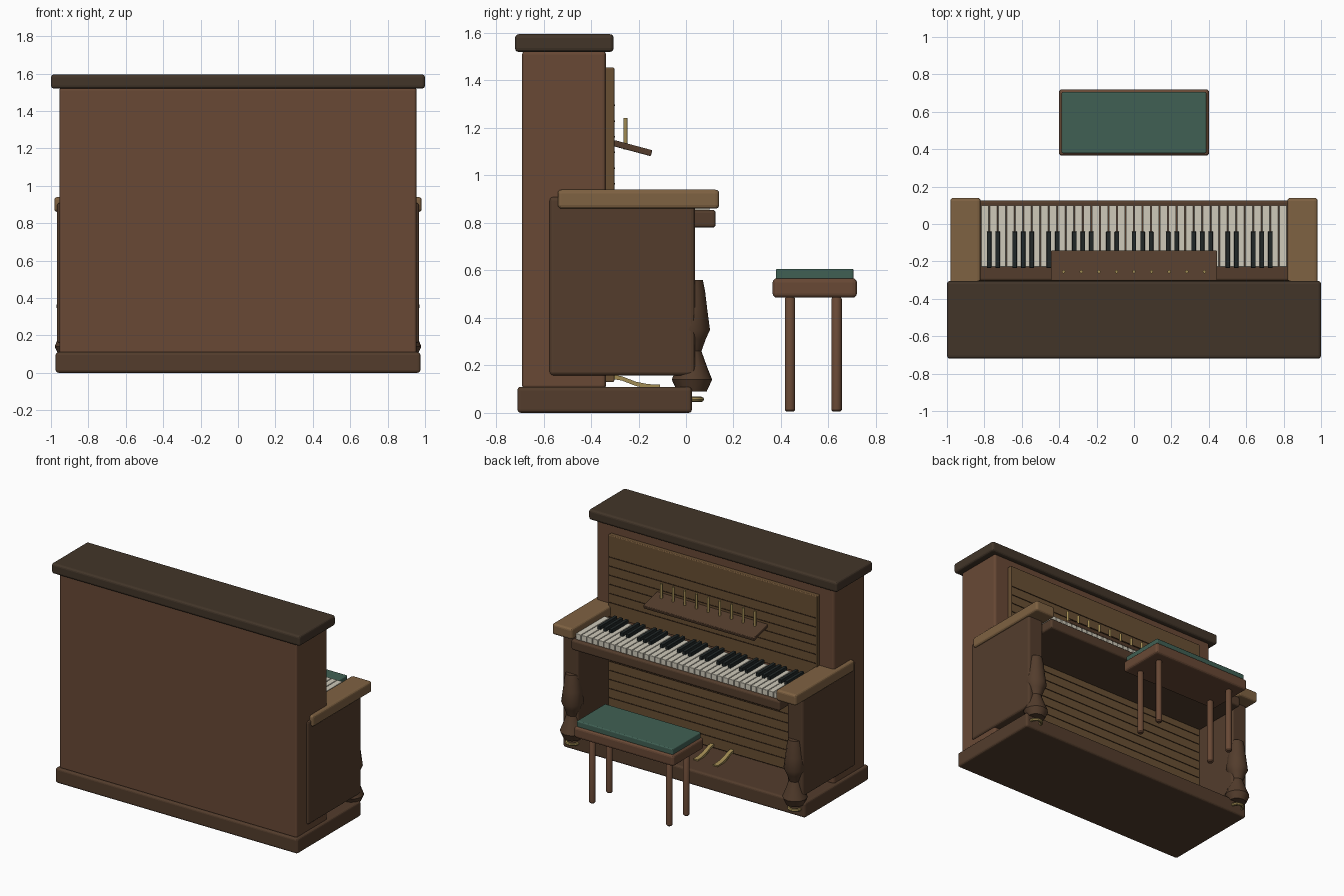
import bpy, bmesh, math
from mathutils import Vector

if "Cube" in bpy.data.objects:
    bpy.data.objects.remove(bpy.data.objects["Cube"])


def mat(name, r, g, b):
    m = bpy.data.materials.new(name)
    m.diffuse_color = tuple((c / 255) ** 2.2 for c in (r, g, b)) + (1,)
    m.use_nodes = True
    m.node_tree.nodes["Principled BSDF"].inputs["Base Color"].default_value = m.diffuse_color
    return m


WALNUT = mat("walnut", 104, 74, 56)
DARK = mat("dark_wood", 84, 63, 48)
LID = mat("lid_wood", 68, 56, 45)
OAK = mat("oak", 126, 98, 68)
PANEL = mat("panel_wood", 104, 80, 54)
GROOVE = mat("groove", 58, 43, 30)
BRASS = mat("brass", 160, 138, 84)
IVORY = mat("ivory", 205, 200, 184)
EBONY = mat("ebony", 38, 44, 44)
GREEN = mat("green_fabric", 66, 96, 84)


def finish(name, bm, m, smooth=False):
    bmesh.ops.recalc_face_normals(bm, faces=bm.faces)
    me = bpy.data.meshes.new(name)
    bm.to_mesh(me)
    bm.free()
    me.materials.append(m)
    o = bpy.data.objects.new(name, me)
    bpy.context.collection.objects.link(o)
    if smooth:
        bpy.ops.object.select_all(action='DESELECT')
        o.select_set(True)
        bpy.context.view_layer.objects.active = o
        bpy.ops.object.shade_smooth_by_angle(angle=math.radians(35))
    return o


def box(name, x, y, z, m, bevel=0.0):
    """Box from (min, max) ranges, with rounded edges."""
    bm = bmesh.new()
    bmesh.ops.create_cube(bm, size=1)
    for v in bm.verts:
        v.co = Vector([(r[0] + r[1]) / 2 + c * (r[1] - r[0]) for r, c in zip((x, y, z), v.co)])
    o = finish(name, bm, m)
    if bevel:
        b = o.modifiers.new("bevel", 'BEVEL')
        b.width, b.segments = bevel, 3
    return o


def lathe(name, profile, at, m, sides):
    """Turned part from (radius, z) points."""
    bm = bmesh.new()
    rings = [[bm.verts.new((at[0] + r * math.cos(2 * math.pi * i / sides),
                            at[1] + r * math.sin(2 * math.pi * i / sides), z))
              for i in range(sides)] for r, z in profile]
    for a, b in zip(rings, rings[1:]):
        for i in range(sides):
            j = (i + 1) % sides
            bm.faces.new((a[i], a[j], b[j], b[i]))
    bm.faces.new(rings[0])
    bm.faces.new(rings[-1])
    return finish(name, bm, m, True)


# Case
box("plinth", (-.975, .975), (-.71, .025), (0, .11), DARK, .015)
box("case", (-.955, .955), (-.69, -.337), (.1, 1.525), WALNUT, .015)
box("lid", (-1, 1), (-.72, -.305), (1.52, 1.595), LID, .016)
box("upper_panel", (-.84, .84), (-.34, -.302), (.86, 1.455), PANEL, .006)
box("lower_panel", (-.84, .84), (-.34, -.302), (.13, .8), PANEL, .006)
for i in range(6):
    z = 1.295 - i * .066
    box("upper_panel_line", (-.83, .83), (-.306, -.299), (z - .003, z + .003), GROOVE)
for i in range(9):
    z = .735 - i * .066
    box("lower_panel_line", (-.83, .83), (-.306, -.299), (z - .003, z + .003), GROOVE)

# Keybed and keyboard
box("keybed", (-.84, .84), (-.305, .125), (.78, .855), DARK, .014)
KEYS, X0 = 36, -.82
STEP = 1.64 / KEYS
for i in range(KEYS):
    x = X0 + i * STEP
    box("white_key", (x + .002, x + STEP - .002), (-.23, .1), (.85, .895), IVORY, .003)
    if i % 7 in (1, 2, 4, 5, 6):
        box("black_key", (x - .012, x + .012), (-.235, -.04), (.88, .92), EBONY, .003)

# Cheeks, arms, turned legs and foot rings
LEG = [(.062, .09), (.085, .14), (.065, .19), (.04, .26), (.058, .31), (.076, .35),
       (.064, .44), (.055, .515), (.046, .56)]
for s in (-1, 1):
    def span(a, b):
        return tuple(sorted((s * a, s * b)))
    box("cheek", span(.84, .967), (-.575, .038), (.157, .91), DARK, .016)
    box("arm", span(.82, .982), (-.54, .14), (.86, .94), OAK, .016)
    lathe("turned_leg", LEG, (s * .895, .025), DARK, 12)
    bpy.ops.mesh.primitive_torus_add(location=(s * .895, .025, .057), major_radius=.04,
                                     minor_radius=.011, major_segments=24, minor_segments=8)
    ring = bpy.context.object
    ring.name = "foot_ring"
    ring.data.materials.append(BRASS)
    bpy.ops.object.shade_smooth_by_angle()

# Music desk with brass pegs
desk = box("music_desk", (-.445, .445), (-.083, .083), (-.013, .013), DARK, .005)
desk.location = (0, -.225, 1.115)
desk.rotation_euler.x = math.radians(-15)
for i in range(9):
    lathe("desk_peg", [(.009, 1.11), (.009, 1.242)], (-.376 + i * .094, -.255), BRASS, 12)

# Curved pedals
PEDAL = [(-.33, .155), (-.27, .145), (-.21, .122), (-.16, .112), (-.11, .11)]
for x in (-.16, 0, .16):
    bm = bmesh.new()
    prev = None
    for k, (y, z) in enumerate(PEDAL):
        w = .012 + .0015 * k
        h = .009
        cur = [bm.verts.new((x + a * w, y, z + b * h)) for a, b in ((-1, -1), (1, -1), (1, 1), (-1, 1))]
        if prev:
            for i in range(4):
                bm.faces.new((prev[i], prev[(i + 1) % 4], cur[(i + 1) % 4], cur[i]))
        else:
            bm.faces.new(cur)
        prev = cur
    bm.faces.new(prev)
    finish("pedal", bm, BRASS, True)

# Stool
box("stool_seat", (-.402, .402), (.365, .72), (.485, .567), WALNUT, .018)
box("stool_cushion", (-.387, .387), (.378, .706), (.56, .607), GREEN, .008)
for x in (-.31, .31):
    for y in (.438, .634):
        lathe("stool_leg", [(.015, .005), (.022, .013), (.022, .48), (.015, .49)], (x, y), WALNUT, 16)
